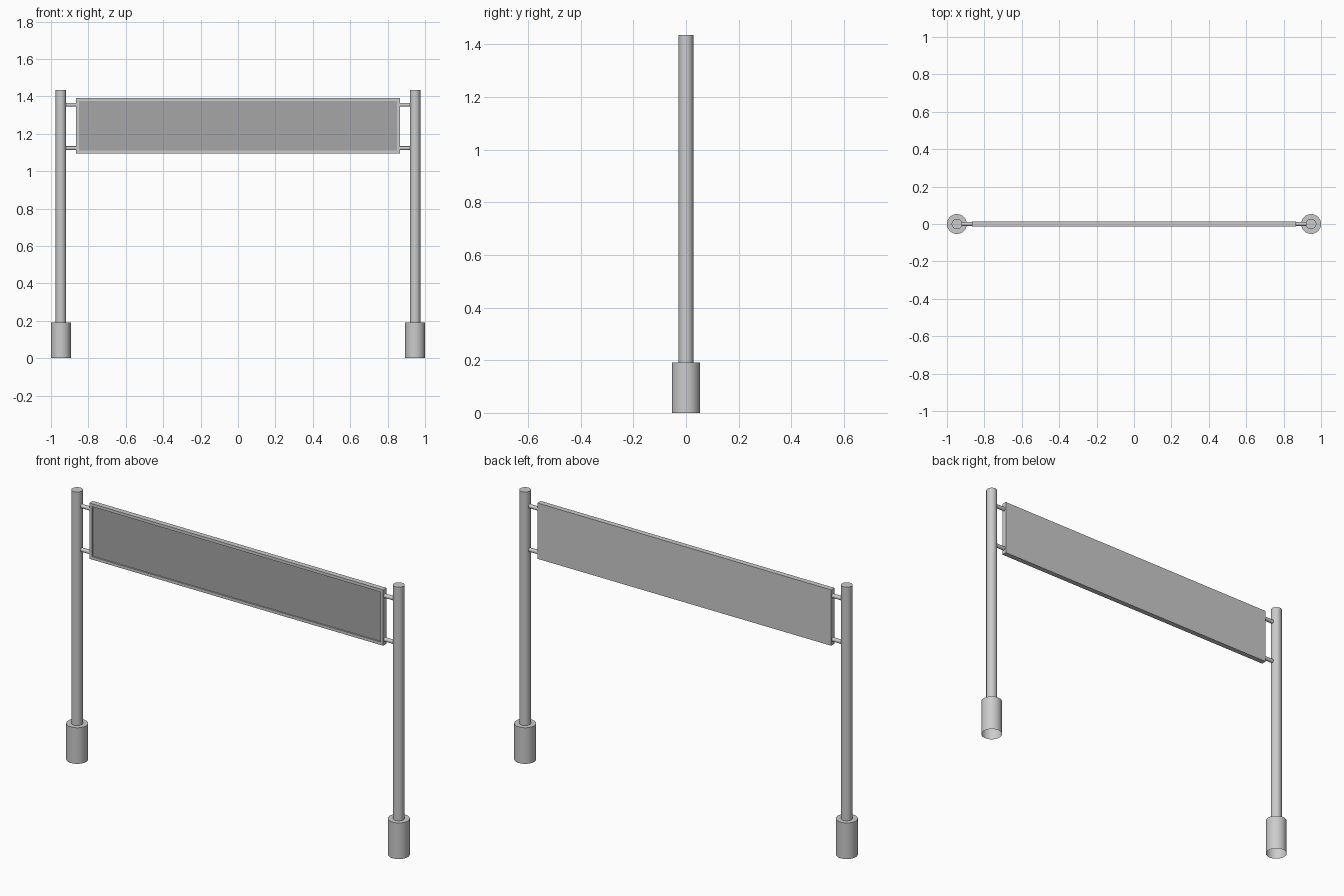
import bpy, bmesh
from mathutils import Matrix, Vector

if "Cube" in bpy.data.objects:
    bpy.data.objects.remove(bpy.data.objects["Cube"])

POST_X = 0.947


def material(name, value):
    mat = bpy.data.materials.new(name)
    mat.diffuse_color = (value, value, value, 1)
    mat.use_nodes = True
    mat.node_tree.nodes["Principled BSDF"].inputs["Base Color"].default_value = mat.diffuse_color
    return mat


METAL = material("grey_metal", 0.56)
SIGN = material("dark_sign_face", 0.38)


def finish(bm, name, smooth=False, mats=(METAL,)):
    me = bpy.data.meshes.new(name)
    bm.to_mesh(me)
    bm.free()
    for mat in mats:
        me.materials.append(mat)
    ob = bpy.data.objects.new(name, me)
    bpy.context.collection.objects.link(ob)
    if smooth:
        bpy.context.view_layer.objects.active = ob
        ob.select_set(True)
        bpy.ops.object.shade_smooth_by_angle()
        ob.select_set(False)
    return ob


def rod(name, start, end, radius, sides, open_bottom=False):
    a, b = Vector(start), Vector(end)
    bm = bmesh.new()
    bmesh.ops.create_cone(bm, cap_ends=True, segments=sides,
                          radius1=radius, radius2=radius, depth=(b - a).length)
    if open_bottom:
        cap = [f for f in bm.faces if f.normal.z < -0.9]
        bmesh.ops.delete(bm, geom=cap, context='FACES_ONLY')
    rot = (b - a).to_track_quat('Z', 'Y').to_matrix().to_4x4()
    bm.transform(Matrix.Translation((a + b) / 2) @ rot)
    return finish(bm, name, True)


# posts, hollow sleeves at the feet, and brackets holding the panel
for side, s in (("left", -1), ("right", 1)):
    x = s * POST_X
    rod(f"{side}_base_sleeve", (x, 0, 0), (x, 0, 0.192), 0.053, 32, open_bottom=True)
    rod(f"{side}_post", (x, 0, 0.19), (x, 0, 1.435), 0.028, 32)
    for level, z in (("upper", 1.355), ("lower", 1.123)):
        rod(f"{side}_{level}_bracket", (s * 0.86, 0, z), (s * 0.925, 0, z), 0.0105, 16)

# sign panel: box with a framed recess on the front
bm = bmesh.new()
bmesh.ops.create_cube(bm, size=1, matrix=Matrix.Translation((0, 0, 1.2425))
                      @ Matrix.Diagonal((1.73, 0.028, 0.297, 1)))
bm.normal_update()
front = [f for f in bm.faces if f.normal.y < -0.9]
bmesh.ops.inset_region(bm, faces=front, thickness=0.022)
face = bmesh.ops.extrude_face_region(bm, geom=front)
bmesh.ops.delete(bm, geom=front, context='FACES_ONLY')
bmesh.ops.translate(bm, vec=(0, 0.007, 0),
                    verts=[v for v in face["geom"] if isinstance(v, bmesh.types.BMVert)])
for f in face["geom"]:
    if isinstance(f, bmesh.types.BMFace):
        f.material_index = 1
bmesh.ops.recalc_face_normals(bm, faces=bm.faces[:])
finish(bm, "sign_panel", mats=(METAL, SIGN))
